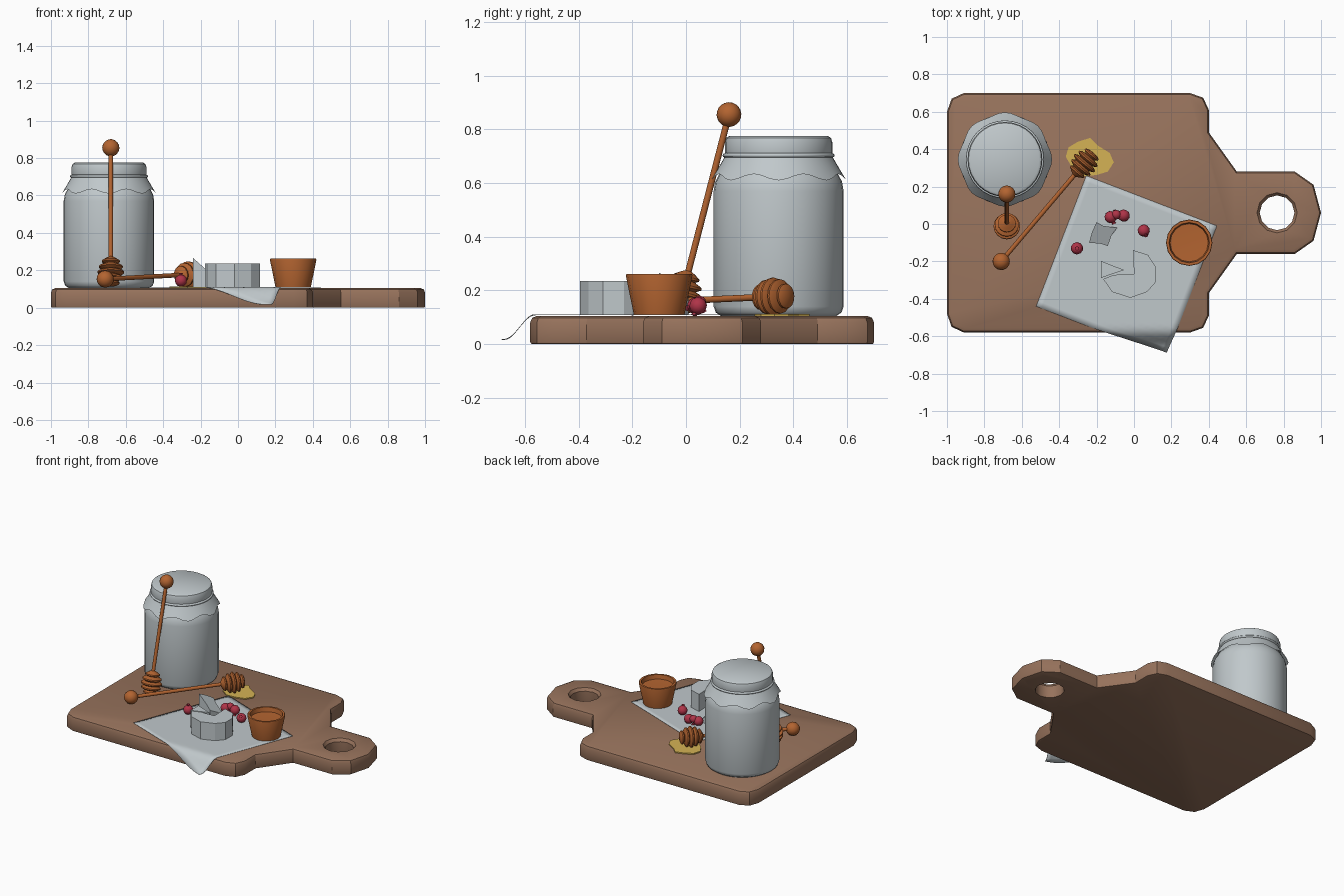
import bpy, bmesh, math
from mathutils import Matrix, Vector

if "Cube" in bpy.data.objects:
    bpy.data.objects.remove(bpy.data.objects["Cube"], do_unlink=True)


def material(name, rgb):
    m = bpy.data.materials.new(name)
    m.use_nodes = True
    m.diffuse_color = (*rgb, 1)
    m.node_tree.nodes["Principled BSDF"].inputs["Base Color"].default_value = (*rgb, 1)
    return m


BOARD = material("board wood", (0.31, 0.17, 0.107))
AMBER = material("amber wood", (0.45, 0.127, 0.03))
PALE = material("pale grey", (0.53, 0.58, 0.60))
BERRY = material("berry red", (0.43, 0.034, 0.065))
HONEY = material("honey", (0.66, 0.45, 0.09))


def finish(bm, name, mat, smooth=None):
    bmesh.ops.recalc_face_normals(bm, faces=bm.faces)
    me = bpy.data.meshes.new(name)
    bm.to_mesh(me)
    bm.free()
    ob = bpy.data.objects.new(name, me)
    bpy.context.scene.collection.objects.link(ob)
    me.materials.append(mat)
    bpy.ops.object.select_all(action='DESELECT')
    ob.select_set(True)
    bpy.context.view_layer.objects.active = ob
    if smooth:
        bpy.ops.object.shade_smooth_by_angle(angle=math.radians(smooth))
    return ob


def lathe_mesh(profile, n, close=False):
    """Revolve (radius, height) points about z."""
    bm = bmesh.new()
    rings = []
    for k in range(n):
        a = math.tau * k / n
        rings.append([bm.verts.new((r * math.cos(a), r * math.sin(a), z)) for r, z in profile])
    steps = len(profile) if close else len(profile) - 1
    for k in range(n):
        a, b = rings[k], rings[(k + 1) % n]
        for i in range(steps):
            j = (i + 1) % len(profile)
            bm.faces.new((a[i], b[i], b[j], a[j]))
    bmesh.ops.remove_doubles(bm, verts=bm.verts, dist=1e-5)
    return bm


def prism_mesh(points, z0, z1):
    bm = bmesh.new()
    face = bm.faces.new([bm.verts.new((x, y, z0)) for x, y in points])
    ext = bmesh.ops.extrude_face_region(bm, geom=[face], use_keep_orig=True)
    for v in ext["geom"]:
        if isinstance(v, bmesh.types.BMVert):
            v.co.z = z1
    return bm


def mirrored(half):
    """Close a half outline across the board's centre line."""
    return half + [(x, 0.12 - y) for x, y in reversed(half) if abs(y - 0.06) > 1e-4]


def cut(ob, cutter):
    cutter.hide_render = True
    mod = ob.modifiers.new("cut", 'BOOLEAN')
    mod.operation = 'DIFFERENCE'
    mod.solver = 'EXACT'
    mod.object = cutter
    bpy.context.view_layer.objects.active = ob
    bpy.ops.object.modifier_apply(modifier=mod.name)
    bpy.data.objects.remove(cutter, do_unlink=True)


# Cutting board with rounded rims
T = 0.105
outline = mirrored([(-1, 0.6), (-0.975, 0.67), (-0.91, 0.7), (0.3, 0.7), (0.37, 0.675),
                    (0.4, 0.61), (0.4, 0.49), (0.55, 0.28), (0.86, 0.28), (0.96, 0.21), (1, 0.06)])
bm = prism_mesh(outline, 0, T)
for level, width in ((T, 0.024), (0, 0.008)):
    rim = [e for e in bm.edges if all(abs(v.co.z - level) < 1e-4 for v in e.verts)]
    bmesh.ops.bevel(bm, geom=rim, offset=width, segments=2, profile=0.5, affect='EDGES')
board = finish(bm, "cutting_board", BOARD)

# Flared hanging hole in the handle
bm = lathe_mesh([(0, -0.02), (0.1, -0.02), (0.093, 0.012), (0.093, 0.085),
                 (0.115, 0.115), (0.115, 0.14), (0, 0.14)], 12)
bm.transform(Matrix.Translation((0.765, 0.06, 0)))
cut(board, finish(bm, "hole_cutter", BOARD))

# Juice groove around the top
groove = mirrored([(-0.93, 0.59), (-0.9, 0.63), (0.31, 0.63), (0.35, 0.59),
                   (0.35, 0.46), (0.49, 0.23)])
bm = bmesh.new()
face = bm.faces.new([bm.verts.new((x, y, 0.095)) for x, y in groove])
bmesh.ops.inset_region(bm, faces=[face], thickness=0.022)
bmesh.ops.delete(bm, geom=[face], context='FACES_ONLY')
ext = bmesh.ops.extrude_face_region(bm, geom=bm.faces[:], use_keep_orig=True)
for v in ext["geom"]:
    if isinstance(v, bmesh.types.BMVert):
        v.co.z = 0.13
cut(board, finish(bm, "groove_cutter", BOARD))
board.select_set(True)
bpy.context.view_layer.objects.active = board
bpy.ops.object.shade_smooth_by_angle(angle=math.radians(32))

# Jar with covered lid
JAR = Matrix.Translation((-0.69, 0.345, 0))
bm = lathe_mesh([(0, T), (0.215, T), (0.234, 0.118), (0.242, 0.14), (0.242, 0.57), (0.236, 0.605),
                 (0.218, 0.64), (0.19, 0.67), (0.19, 0.69), (0, 0.69)], 32)
bm.transform(JAR)
finish(bm, "jar_body", PALE, 40)
bm = lathe_mesh([(0, 0.69), (0.195, 0.69), (0.2, 0.71), (0.2, 0.752), (0.195, 0.768),
                 (0.182, 0.776), (0, 0.776)], 32)
bm.transform(JAR)
finish(bm, "jar_lid", PALE, 40)

# String ring around the lid
bm = lathe_mesh([(0.2 + 0.009 * math.cos(a), 0.703 + 0.008 * math.sin(a))
                 for a in [math.tau * k / 8 for k in range(8)]], 32, True)
bm.transform(JAR)
finish(bm, "lid_string", PALE, 60)

# Cloth skirt with eight pointed corners
bm = lathe_mesh([(0.198, 0.703), (0.208, 0.685), (0.23, 0.648), (0.246, 0.622)], 48)
for v in bm.verts:
    a = math.atan2(v.co.y, v.co.x)
    drop = (0.703 - v.co.z) / 0.081
    wave = math.cos(8 * a) * drop ** 2
    v.co.x *= 1 + 0.025 * wave
    v.co.y *= 1 + 0.025 * wave
    v.co.z -= 0.012 * wave
bm.transform(JAR)
finish(bm, "cloth_skirt", PALE, 50)


# Honey dippers: ringed head, thin rod and ball end in one profile
def dipper(name, head, ball):
    head, ball = Vector(head), Vector(ball)
    axis = ball - head
    length = axis.length
    profile = [(0, -0.075)]
    for i, r in enumerate((0.046, 0.064, 0.071, 0.064, 0.048)):
        z = -0.06 + 0.03 * i
        profile += [(r - 0.012, z - 0.011), (r, z - 0.004), (r, z + 0.004),
                    (r - 0.012, z + 0.011), (r * 0.65, z + 0.015)]
    profile += [(0.012, 0.085), (0.012, length - 0.042)]
    profile += [(0.046 * math.sin(a), length - 0.046 * math.cos(a))
                for a in [math.pi * (0.1 + 0.1 * k) for k in range(9)]]
    profile.append((0, length + 0.046))
    bm = lathe_mesh(profile, 16)
    rot = axis.to_track_quat('Z', 'Y').to_matrix().to_4x4()
    bm.transform(Matrix.Translation(head) @ rot)
    finish(bm, name, AMBER, 35)


dipper("standing_dipper", (-0.68, -0.012, 0.19), (-0.68, 0.16, 0.855))
dipper("lying_dipper", (-0.265, 0.325, 0.177), (-0.71, -0.2, 0.153))

# Honey puddle
finish(prism_mesh([(-0.365, 0.36), (-0.35, 0.41), (-0.3, 0.44), (-0.235, 0.46), (-0.195, 0.42),
                   (-0.13, 0.38), (-0.108, 0.33), (-0.14, 0.28), (-0.2, 0.262),
                   (-0.27, 0.255), (-0.33, 0.3)], 0.1, 0.113), "honey_puddle", HONEY)

# Paper sheet drooping over the front edge
bm = bmesh.new()
bmesh.ops.create_grid(bm, x_segments=24, y_segments=24, size=0.374)
bm.transform(Matrix.Translation((-0.04, -0.225, 0.111)) @ Matrix.Rotation(math.radians(-21), 4, 'Z'))
for v in bm.verts:
    t = min(1, max(0, (-0.565 - v.co.y) / 0.13))
    v.co.z -= 0.093 * t * t * (3 - 2 * t)
    v.co.y += 0.02 * t
sheet = finish(bm, "paper_sheet", PALE, 60)
sheet.modifiers.new("thickness", 'SOLIDIFY').thickness = 0.002

# Cheese round, its cut wedge, and a leaning slice
finish(prism_mesh([(-0.005, -0.14), (0.075, -0.165), (0.117, -0.23), (0.117, -0.31), (0.07, -0.363),
                   (-0.02, -0.395), (-0.117, -0.363), (-0.165, -0.294), (-0.107, -0.272),
                   (0, -0.267)], 0.108, 0.235), "cheese_round", PALE)
finish(prism_mesh([(-0.176, -0.198), (-0.053, -0.246), (-0.176, -0.288)], 0.108, 0.235),
       "cheese_wedge", PALE)
bm = prism_mesh([(-0.2, 0.01), (-0.165, -0.01), (-0.09, -0.02), (-0.12, -0.06), (-0.14, -0.117),
                 (-0.18, -0.105), (-0.24, -0.1), (-0.225, -0.045)], 0.108, 0.2)
for v in bm.verts:
    if v.co.z > 0.15:
        v.co.z = 0.225 - 0.9 * (v.co.x + 0.22 + 0.25 * v.co.y)
finish(bm, "cheese_slice", PALE)

# Small bowl
bm = lathe_mesh([(0, 0.108), (0.094, 0.108), (0.124, 0.255), (0.122, 0.262), (0.108, 0.262),
                 (0.102, 0.232), (0, 0.228)], 16)
bm.transform(Matrix.Translation((0.295, -0.1, 0)))
finish(bm, "bowl", AMBER, 30)

# Berries with a little crown
for i, (x, y, z) in enumerate([(-0.305, -0.13, 0.145), (0.052, -0.035, 0.145), (-0.125, 0.037, 0.143),
                               (-0.055, 0.045, 0.143), (-0.095, 0.05, 0.155)]):
    bm = bmesh.new()
    bmesh.ops.create_icosphere(bm, subdivisions=2, radius=0.033 if i != 4 else 0.026)
    bmesh.ops.create_cone(bm, cap_ends=True, segments=6, radius1=0.006, radius2=0.012, depth=0.014,
                          matrix=Matrix.Translation((0, 0, 0.033)))
    bm.transform(Matrix.Translation((x, y, z)) @ Matrix.Rotation(0.9 * i, 4, (1, 0.5, 0)))
    finish(bm, f"berry_{i + 1}", BERRY, 45)
